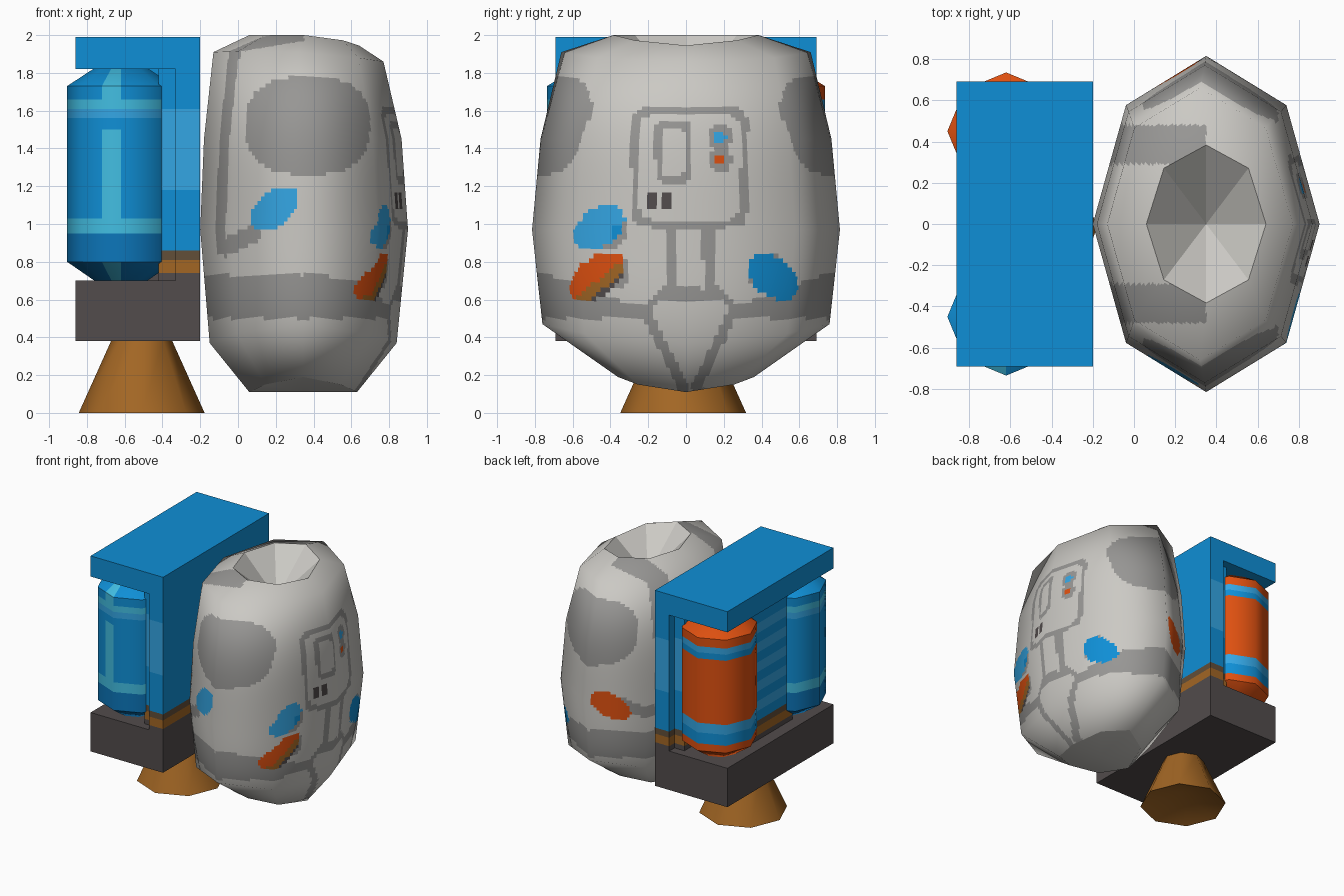
import bpy, bmesh, math
from mathutils import Vector

if "Cube" in bpy.data.objects:
    bpy.data.objects.remove(bpy.data.objects["Cube"])

def lin(c):
    c /= 255
    return c / 12.92 if c <= 0.04045 else ((c + 0.055) / 1.055) ** 2.4

PALETTE = {
    "light_grey": (203, 201, 196), "mid_grey": (151, 150, 148), "dark_grey": (82, 76, 76),
    "blue": (15, 143, 214), "light_blue": (52, 166, 228), "teal": (66, 190, 226),
    "deep_blue": (12, 118, 186), "orange": (222, 80, 16), "brown": (162, 102, 36),
    "dark_brown": (98, 78, 56)}
MATS, IDX = [], {}
for i, (name, rgb) in enumerate(PALETTE.items()):
    m = bpy.data.materials.new(name)
    m.diffuse_color = (*[lin(c) for c in rgb], 1)
    m.use_nodes = True
    m.node_tree.nodes["Principled BSDF"].inputs["Base Color"].default_value = m.diffuse_color
    MATS.append(m)
    IDX[name] = i

def ring(cx, cy, rx, ry, z, sub=1):
    """Octagon with corners on the axes; z may depend on the angle, sub splits each side."""
    zf = z if callable(z) else (lambda a: z)
    c = [Vector((cx + rx * math.cos(a), cy + ry * math.sin(a), zf(a)))
         for a in (k * math.pi / 4 for k in range(8))]
    return [c[k].lerp(c[(k + 1) % 8], j / sub) for k in range(8) for j in range(sub)]

def rect(x0, x1, y, z):
    return [Vector(p) for p in ((x0, -y, z), (x1, -y, z), (x1, y, z), (x0, y, z))]

def loft(name, rings, rule, bottom=None, top=None, cuts=0, smooth=None):
    """Skin closed rings bottom to top. Caps: None, 'flat' or an apex point.
    rule(centre, normal, segment) names the colour of each face."""
    bm = bmesh.new()
    seg = bm.faces.layers.int.new("seg")
    vs = [[bm.verts.new(p) for p in r] for r in rings]
    n = len(rings[0])
    for a, b in zip(vs, vs[1:]):
        for k in range(n):
            bm.faces.new((a[k], a[(k + 1) % n], b[(k + 1) % n], b[k]))[seg] = k
    for cap, r in ((bottom, vs[0][::-1]), (top, vs[-1])):
        if cap == "flat":
            bm.faces.new(r)[seg] = -1
        elif cap:
            apex = bm.verts.new(cap)
            for k in range(n):
                bm.faces.new((r[k], r[(k + 1) % n], apex))[seg] = -1
    if cuts:
        bmesh.ops.subdivide_edges(bm, edges=bm.edges[:], cuts=cuts, use_grid_fill=True)
    bm.normal_update()
    for f in bm.faces:
        f.material_index = IDX[rule(f.calc_center_median(), f.normal, f[seg])]
    bm.faces.layers.int.remove(seg)
    me = bpy.data.meshes.new(name)
    bm.to_mesh(me)
    bm.free()
    for m in MATS:
        me.materials.append(m)
    ob = bpy.data.objects.new(name, me)
    bpy.context.collection.objects.link(ob)
    if smooth:
        bpy.ops.object.select_all(action="DESELECT")
        ob.select_set(True)
        bpy.context.view_layer.objects.active = ob
        bpy.ops.object.shade_smooth_by_angle(angle=math.radians(smooth))
    return ob

def plain(colour):
    return lambda c, n, s: colour

def inside(u, v, cu, cv, ru, rv, tilt=0.0, p=2):
    """Inside a tilted ellipse (p=2) or rounded box (p=8)."""
    a, b = u - cu, v - cv
    t = math.radians(tilt)
    a, b = a * math.cos(t) + b * math.sin(t), b * math.cos(t) - a * math.sin(t)
    return abs(a / ru) ** p + abs(b / rv) ** p < 1

def frame(u, v, cu, cv, ru, rv, w):
    return inside(u, v, cu, cv, ru, rv, 0, 8) and not inside(u, v, cu, cv, ru - w, rv - w, 0, 8)

# ---- torso: painted details chosen by position ----
def chest(y, z):
    if inside(y, z, -0.46, 0.98, 0.15, 0.10, 35):
        return "blue" if z < 1.0 and y > -0.4 else "light_blue"
    if inside(y, z, -0.47, 0.72, 0.17, 0.10, 40):
        d = z - 0.72 - 0.8 * (y + 0.47)
        return "orange" if d > -0.02 else "brown" if d > -0.09 else "dark_grey"
    if inside(y, z, 0.46, 0.72, 0.15, 0.10, -40):
        return "blue"
    for cy, cz in ((-0.41, 0.97), (-0.4, 0.75), (0.42, 0.75)):
        if inside(y, z, cy, cz, 0.1, 0.1):
            return "mid_grey"
    if inside(y, z, 0.18, 1.46, 0.03, 0.03):
        return "light_blue"
    if inside(y, z, 0.18, 1.34, 0.03, 0.03):
        return "orange"
    if any(inside(y, z, 0.18, q, 0.065, 0.065) for q in (1.46, 1.34)):
        return "mid_grey"
    if any(inside(y, z, q, 1.125, 0.026, 0.05, 0, 8) for q in (-0.18, -0.1)):
        return "dark_grey"
    if frame(y, z, -0.068, 1.38, 0.095, 0.16, 0.035):
        return "mid_grey"
    if frame(y, z, 0.02, 1.30, 0.31, 0.32, 0.04):
        return "mid_grey"
    if abs(y - 0.015) < 0.115 and 0.985 < z < 1.02:
        return "dark_grey"
    # crotch strap outline
    w = 0.13 if z > 0.68 else 0.13 + (0.68 - z) * 1.1 if z > 0.55 else max(0.07, 0.27 - (0.55 - z) * 0.5)
    d = abs(y - 0.02)
    if z < 0.98 and d < w:
        return "mid_grey" if d > w - 0.06 or 0.6 < z < 0.66 else "light_grey"
    return None

def torso_paint(c, n, s):
    x, y, z = c
    ay = abs(y)
    if x > 0.55 and ay < 0.62:
        hit = chest(y, z)
        if hit:
            return hit
    if ay > 0.4:
        if inside(x, z, 0.37, 1.52, 0.33, 0.26, 0, 2.6):      # arm openings
            return "mid_grey"
        cz = 1.08 if y < 0 else 0.94                          # side badges
        if inside(x, z, 0.19, cz, 0.15, 0.09, 40):
            return "light_blue" if y < 0 else "orange"
        if x < 0.12 and abs(z - 0.88 - 0.5 * (x + 0.06)) < 0.05:
            return "mid_grey"
    if 0.29 < ay < 0.48 and z > 0.85 and x < (0.35 if z > 1.8 else 0.02):
        return "mid_grey"                                     # shoulder straps
    if 0.5 < z < (0.58 + 0.35 * max(0, ay - 0.3) if x > 0.35 else 0.73):
        return "mid_grey"                                     # belt
    return "light_grey"

sq = lambda a: math.sin(a) ** 2
rim = ring(0.35, 0, 0.29, 0.383, lambda a: 2.0 - 0.055 * max(0, math.cos(a)) ** 2)
base = ring(0.345, 0, 0.285, 0.36, lambda a: 0.11 + 0.08 * sq(a))
torso = loft("torso", [
    base,
    ring(0.345, 0, 0.495, 0.76, lambda a: 0.37 + 0.10 * sq(a)),
    ring(0.35, 0, 0.55, 0.815, 0.97),
    ring(0.343, 0, 0.523, 0.77, 1.45),
    ring(0.32, 0, 0.45, 0.66, lambda a: 1.885 + 0.025 * (sq(a) - math.cos(a))),
    rim], torso_paint, cuts=21, smooth=180)
# rounded shading over the flat-sided body
torso.data.normals_split_custom_set_from_vertices([
    Vector((2 * (v.co.x - 0.35) / 0.3, 2 * v.co.y / 0.66, 4 * (v.co.z - 1) ** 3)).normalized()
    for v in torso.data.vertices])
loft("torso_underside", [base], plain("light_grey"), bottom=(0.345, 0, 0.11), smooth=60)
loft("neck_opening", [rim], plain("light_grey"), top=(0.35, 0, 1.7))

# ---- backpack ----
loft("pack_top", [rect(-0.86, -0.2, 0.69, z) for z in (1.82, 1.99)], plain("blue"), "flat", "flat")
loft("pack_base", [rect(-0.86, -0.2, 0.69, z) for z in (0.38, 0.70)], plain("dark_grey"), "flat", "flat")

def pack_paint(c, n, s):
    if c.z < 0.74:
        return "dark_grey"
    if c.z < 0.81:
        return "brown"
    if c.z < 0.86:
        return "dark_brown"
    return "light_blue" if 1.18 < c.z < 1.61 and abs(n.y) > 0.5 else "blue"

def core_paint(c, n, s):
    if n.x < -0.5 and c.z > 0.86:
        return "light_blue" if int((c.z - 0.86) / 0.08) % 2 else "blue"
    return pack_paint(c, n, s)

BANDS = (0.70, 0.74, 0.81, 0.86, 1.18, 1.61, 1.82)
loft("pack_plate", [rect(-0.33, -0.2, 0.69, z) for z in BANDS], pack_paint)
loft("pack_recess_wall", [rect(-0.42, -0.33, 0.62, z) for z in BANDS], pack_paint)
loft("pack_core", [rect(-0.76, -0.42, 0.3, z) for z in
     (0.70, 0.74, 0.81, *[0.86 + 0.08 * k for k in range(12)], 1.82)], core_paint)

# ---- tanks ----
def blue_tank(c, n, s):
    if 0.95 < c.z < 1.03 or 1.56 < c.z < 1.66:
        return "teal" if c.z < 1.03 or c.z > 1.61 else "light_blue"
    if s == 11 and (c.z < 0.80 or 1.03 < c.z < 1.5 or c.z > 1.66):
        return "teal"
    return "deep_blue" if c.z < 0.95 else "blue"

def orange_tank(c, n, s):
    if 0.95 < c.z < 1.03 or 1.61 < c.z < 1.66:
        return "light_blue"
    return "blue" if 0.86 < c.z < 0.95 or 1.56 < c.z < 1.61 else "orange"

PROFILE = [(0.70, 0.14), (0.80, 0.285)] + [(z, 0.285) for z in
           (0.86, 0.95, 1.03, 1.5, 1.56, 1.61, 1.66, 1.73)] + [(1.825, 0.14)]
for name, y, rule in (("blue_tank", -0.45, blue_tank), ("orange_tank", 0.45, orange_tank)):
    loft(name, [ring(-0.62, y, r, r, z, 2) for z, r in PROFILE], rule, "flat", "flat", smooth=50)

# ---- thruster nozzle ----
loft("nozzle", [ring(-0.51, -0.015, 0.333, 0.333, 0), ring(-0.51, -0.015, 0.16, 0.16, 0.385)],
     plain("brown"), bottom=(-0.51, -0.015, 0.12), smooth=50)
